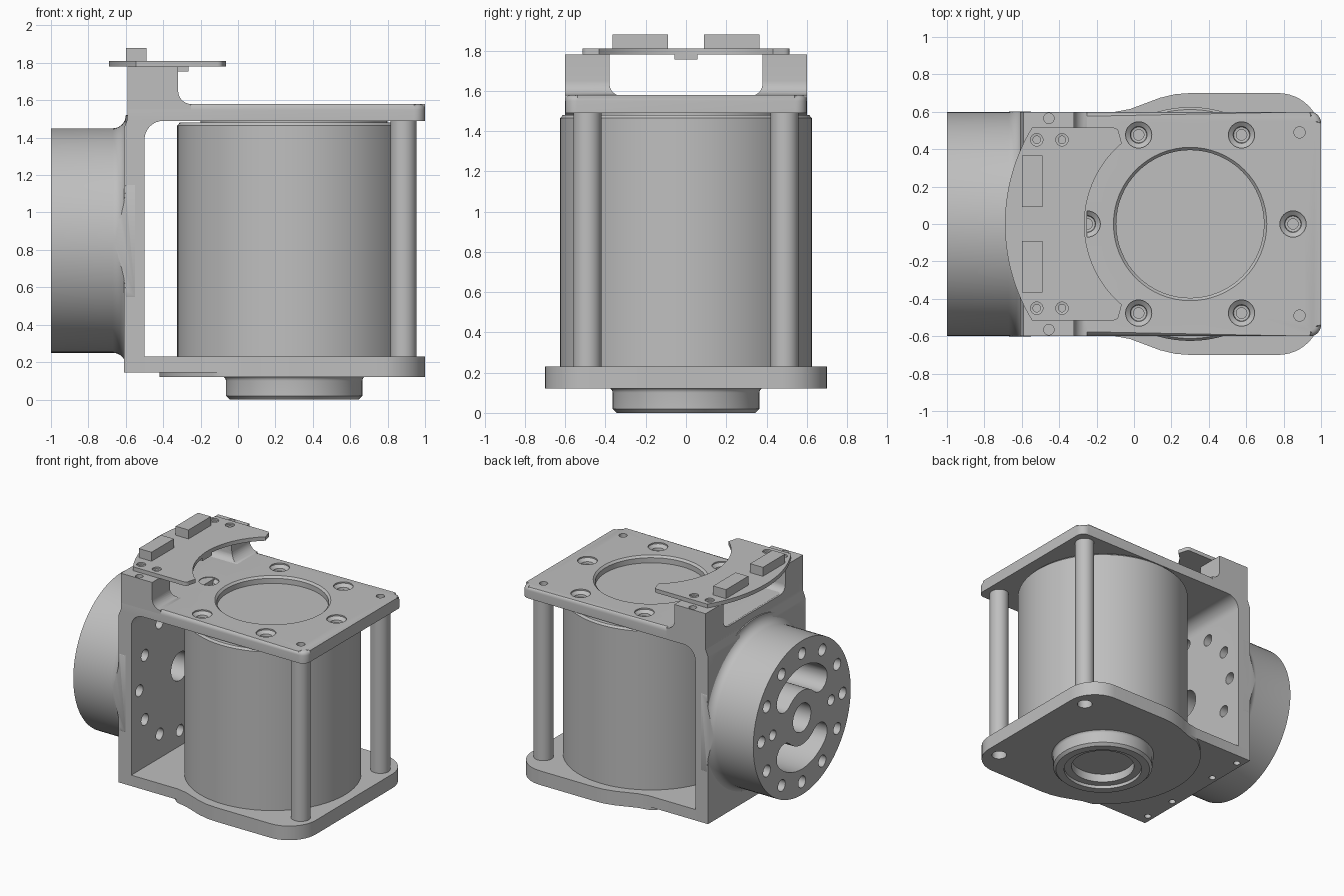
import bpy, bmesh, math
from mathutils import Matrix

if "Cube" in bpy.data.objects:
    bpy.data.objects.remove(bpy.data.objects["Cube"])

grey = bpy.data.materials.new("light_grey_metal")
grey.use_nodes = True
COLOUR = (0.52, 0.52, 0.52, 1)
grey.diffuse_color = COLOUR
grey.node_tree.nodes["Principled BSDF"].inputs["Base Color"].default_value = COLOUR

MX, MY = 0.3, 0.0                    # motor axis
FZ = 0.85                            # flange axis height
ALONG_X = Matrix(((0, 0, 1), (1, 0, 0), (0, 1, 0))).to_4x4()   # local z -> x
ALONG_Y = Matrix.Rotation(math.pi / 2, 4, 'X')                 # local z -> -y
parts = []


def at(x, y, z, rot=Matrix()):
    return Matrix.Translation((x, y, z)) @ rot


def arc(cx, cy, r, a0, a1, n=8):
    return [(cx + r * math.cos(math.radians(a0 + (a1 - a0) * i / n)),
             cy + r * math.sin(math.radians(a0 + (a1 - a0) * i / n))) for i in range(n + 1)]


def lathe(bm, profile, m=Matrix(), n=64):
    """Revolve (radius, height) points round local z and cap both ends."""
    rings = [[bm.verts.new(m @ Matrix.Rotation(2 * math.pi * k / n, 4, 'Z')
                           @ Matrix.Translation((r, 0, h)).translation)
              for k in range(n)] for r, h in profile]
    for a, b in zip(rings, rings[1:]):
        for k in range(n):
            j = (k + 1) % n
            bm.faces.new((a[k], a[j], b[j], b[k]))
    bm.faces.new(rings[0][::-1])
    bm.faces.new(rings[-1])


def prism(bm, pts, lo, hi, m=Matrix()):
    """Extrude an outline along local z."""
    a = [bm.verts.new(m @ Matrix.Translation((x, y, lo)).translation) for x, y in pts]
    b = [bm.verts.new(m @ Matrix.Translation((x, y, hi)).translation) for x, y in pts]
    bm.faces.new(a[::-1])
    bm.faces.new(b)
    for i in range(len(pts)):
        j = (i + 1) % len(pts)
        bm.faces.new((a[i], a[j], b[j], b[i]))


def box(bm, x0, x1, y0, y1, z0, z1):
    prism(bm, [(x0, y0), (x1, y0), (x1, y1), (x0, y1)], z0, z1)


def finish(name, bm, keep=True):
    bmesh.ops.recalc_face_normals(bm, faces=bm.faces)
    me = bpy.data.meshes.new(name)
    bm.to_mesh(me)
    bm.free()
    me.materials.append(grey)
    ob = bpy.data.objects.new(name, me)
    bpy.context.collection.objects.link(ob)
    if keep:
        parts.append(ob)
    return ob


def cut(ob, cutter_bm, op='DIFFERENCE'):
    cutter = finish("cutter", cutter_bm, keep=False)
    cutter.hide_render = True
    mod = ob.modifiers.new("cut", 'BOOLEAN')
    mod.operation, mod.solver, mod.object = op, 'EXACT', cutter
    bpy.context.view_layer.objects.active = ob
    bpy.ops.object.modifier_apply(modifier=mod.name)
    bpy.data.objects.remove(cutter)


def hole(bm, x, y, z0, z1, r):
    lathe(bm, [(r, z0), (r, z1)], at(x, y, 0), 24)


# Top plate with rounded corners and softened upper edge
bm = bmesh.new()
prism(bm, [(-0.59, -0.6)] + arc(0.94, -0.54, 0.06, -90, 0) + arc(0.94, 0.54, 0.06, 0, 90)
      + [(-0.59, 0.6)], 1.49, 1.58)
rim = [e for e in bm.edges if all(v.co.z > 1.57 for v in e.verts)]
bmesh.ops.bevel(bm, geom=rim, offset=0.03, segments=4, affect='EDGES', profile=0.5)
top_plate = finish("top_plate", bm)
bm = bmesh.new()
lathe(bm, [(0.395, 1.4), (0.395, 1.565), (0.411, 1.581), (0.411, 1.7)], at(MX, MY, 0))
for k in range(6):                   # countersunk screw seats
    a = k * math.pi / 3
    lathe(bm, [(0.028, 1.51), (0.028, 1.53), (0.042, 1.532), (0.045, 1.55), (0.07, 1.57), (0.07, 1.7)],
          at(MX + 0.55 * math.cos(a), 0.55 * math.sin(a), 0), 32)
for s in (-1, 1):
    hole(bm, 0.885, s * 0.49, 1.52, 1.7, 0.03)
cut(top_plate, bm)

# Rear wall with mounting posts and filleted inner corner
bm = bmesh.new()
prism(bm, [(-0.61, 0.145), (-0.5, 0.145)] + arc(-0.4, 1.39, 0.1, 180, 90)
      + [(-0.25, 1.5), (-0.25, 1.575)] + arc(-0.25, 1.65, 0.07, 270, 180)
      + [(-0.32, 1.78), (-0.59, 1.78), (-0.59, 1.5), (-0.61, 1.45)], -0.6, 0.6, ALONG_Y)
wall = finish("rear_wall", bm)
bm = bmesh.new()                     # saddle opening between the posts
prism(bm, [(0.38, 2.0), (-0.38, 2.0)] + arc(-0.32, 1.635, 0.06, 180, 270)
      + arc(0.32, 1.635, 0.06, 270, 360), -0.8, -0.1, ALONG_X)
for s in (-1, 1):
    hole(bm, -0.455, s * 0.565, 1.7, 1.9, 0.028)
cut(wall, bm)


def flange_holes(slots):
    b = bmesh.new()
    lathe(b, [(0.11, -1.2), (0.11, -0.4)], at(0, 0, FZ, ALONG_X), 32)
    for k in range(12):
        a = math.radians(30 * k)
        lathe(b, [(0.045, -1.2), (0.045, -0.4)],
              at(0, 0.5 * math.cos(a), FZ + 0.5 * math.sin(a), ALONG_X), 24)
    if slots:
        for s in (0, 180):           # kidney slots and side holes
            m = at(0, 0, FZ, ALONG_X @ Matrix.Rotation(math.radians(s), 4, 'Z'))
            c = 0.305 * math.sqrt(0.5)
            prism(b, arc(0, 0, 0.4, 45, 135, 16) + arc(-c, c, 0.095, 135, 315)[1:-1]
                  + arc(0, 0, 0.21, 135, 45, 16) + arc(c, c, 0.095, 225, 405)[1:-1],
                  -1.2, -0.62, m)
            lathe(b, [(0.04, -1.2), (0.04, -0.8)], m @ at(0.36, 0, 0), 24)
    return b


cut(wall, flange_holes(False))

# Round joint flange blending into the wall
bm = bmesh.new()
lathe(bm, [(0.6, -1.0)] + [(r, x) for x, r in arc(-0.67, 0.67, 0.07, -90, 0)] + [(0.67, -0.55)],
      at(0, 0, FZ, ALONG_X), 96)
flange = finish("joint_flange", bm)
bm = bmesh.new()
box(bm, -1.3, -0.4, -0.601, 0.601, 0.1, 1.6)
cut(flange, bm, 'INTERSECT')
cut(flange, flange_holes(True))

# Bottom plate with widened nose, plus thicker pad below
side = [(-0.1, 0.6), (-0.02, 0.615), (0.06, 0.645), (0.14, 0.675), (0.22, 0.694), (0.3, 0.7)]
nose = [(x, -y) for x, y in side] + arc(0.77, -0.47, 0.23, -90, 0, 12) \
    + arc(0.77, 0.47, 0.23, 0, 90, 12) + side[::-1]
half = math.degrees(math.atan2(0.6, 0.4))
for name, pts, lo, hi in (
        ("bottom_plate", nose + [(-0.61, 0.6), (-0.61, -0.6)], 0.145, 0.23),
        ("bottom_pad", nose + arc(MX, 0, 0.721, 180 - half, 180 + half, 32)[1:-1], 0.12, 0.146)):
    bm = bmesh.new()
    prism(bm, pts, lo, hi)
    plate = finish(name, bm)
    bm = bmesh.new()
    for s in (-1, 1):
        hole(bm, 0.885, s * 0.49, 0.0, 0.19, 0.055)
        for y in (0.23, 0.51):
            hole(bm, -0.56, s * y, 0.0, 0.2, 0.025)
    cut(plate, bm)
for s in (-1, 1):                    # matching blind holes in the wall foot
    bm = bmesh.new()
    for y in (0.23, 0.51):
        hole(bm, -0.56, s * y, 0.0, 0.2, 0.025)
    cut(wall, bm)

# Motor body with stepped upper collar
bm = bmesh.new()
lathe(bm, [(0.625, 0.2), (0.625, 1.465), (0.612, 1.48), (0.5, 1.48), (0.5, 1.492), (0.42, 1.492),
           (0.42, 1.525)], at(MX, MY, 0), 96)
finish("motor_body", bm)

# Output boss with stepped bore
bm = bmesh.new()
lathe(bm, [(0.1, 0.09), (0.23, 0.09), (0.23, 0.025), (0.285, 0.025), (0.285, 0.0), (0.345, 0.0),
           (0.365, 0.02)] + [(r, z) for r, z in arc(0.39, 0.1, 0.025, 180, 90, 5)]
      + [(0.39, 0.14), (0.1, 0.14)], at(MX, MY, 0))
finish("output_boss", bm)

# Support pillars
for s, name in ((-1, "front_pillar"), (1, "back_pillar")):
    bm = bmesh.new()
    lathe(bm, [(0.07, 0.2), (0.07, 1.5)], at(0.885, s * 0.49, 0), 40)
    finish(name, bm)

# Crescent circuit board on the posts
bm = bmesh.new()
a_out, a_in = math.degrees(math.asin(0.515 / 0.99)), math.degrees(math.asin(0.435 / 0.57))
prism(bm, arc(MX, 0, 0.99, 180 - a_out, 180 + a_out, 32) + arc(-0.11, -0.485, 0.03, -90, 0, 4)
      + arc(MX, 0, 0.565, 180 + a_in, 180 - a_in, 32) + arc(-0.11, 0.485, 0.03, 0, 90, 4), 1.78, 1.81)
board = finish("circuit_board", bm)
bm = bmesh.new()
for s in (-1, 1):
    for x in (-0.52, -0.385):
        lathe(bm, [(0.02, 1.785), (0.02, 1.795), (0.033, 1.797), (0.033, 1.9)], at(x, s * 0.45, 0), 24)
cut(board, bm)

# Connectors above and chip below the board
for name, dims in (("front_connector", (-0.6, -0.49, -0.365, -0.09, 1.805, 1.88)),
                   ("back_connector", (-0.6, -0.49, 0.09, 0.365, 1.805, 1.88)),
                   ("sensor_chip", (-0.33, -0.265, -0.058, 0.058, 1.755, 1.785))):
    bm = bmesh.new()
    box(bm, *dims)
    finish(name, bm)

# Smooth curved surfaces, keep edges crisp
bpy.ops.object.select_all(action='DESELECT')
for ob in parts:
    ob.select_set(True)
bpy.context.view_layer.objects.active = parts[0]
bpy.ops.object.shade_smooth_by_angle(angle=math.radians(30))
